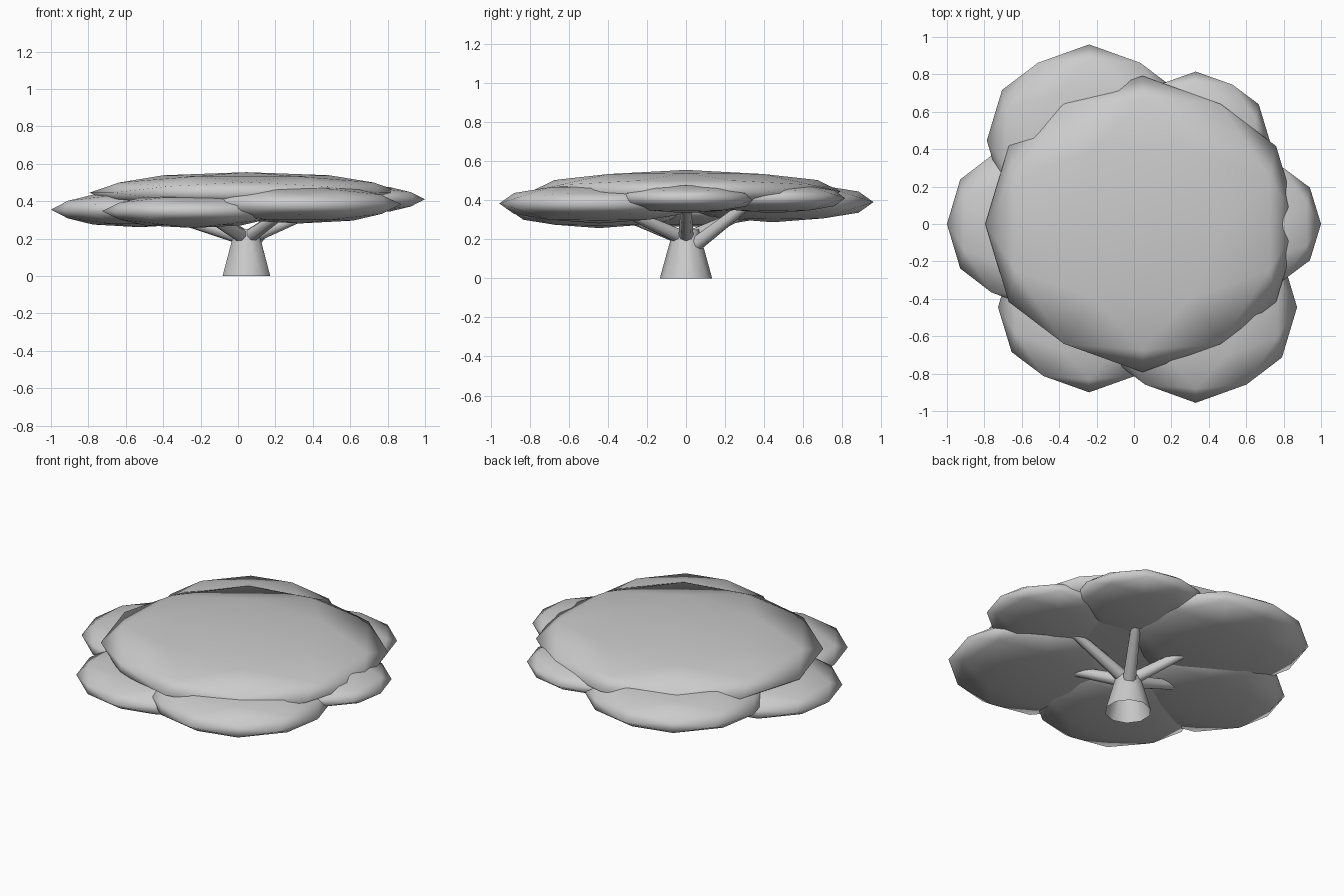
import bpy, bmesh, math
from itertools import product
from mathutils import Vector

if "Cube" in bpy.data.objects:
    bpy.data.objects.remove(bpy.data.objects["Cube"])

CX = 0.045  # trunk axis


def finish(bm, name, recalc=True):
    if recalc:
        bmesh.ops.recalc_face_normals(bm, faces=bm.faces)
    for f in bm.faces:
        f.smooth = True
    mesh = bpy.data.meshes.new(name)
    bm.to_mesh(mesh)
    bm.free()
    ob = bpy.data.objects.new(name, mesh)
    bpy.context.collection.objects.link(ob)
    return ob


# Flattened 42-point icosphere with its two-fold axes along x, y and z
def foliage(name, centre, radii):
    pts = set()
    for base in ((0.851, 0.526, 0), (0.5, 0.809, 0.309), (1, 0, 0)):
        for s in product((1, -1), repeat=3):
            p = [a * b + 0.0 for a, b in zip(base, s)]
            for k in range(3):
                pts.add(tuple(p[-k:] + p[:-k]))
    bm = bmesh.new()
    for p in sorted(pts):
        bm.verts.new(p)
    bmesh.ops.convex_hull(bm, input=bm.verts[:])
    for v in bm.verts:
        v.co = Vector([c + a * r for c, a, r in zip(centre, v.co, radii)])
    finish(bm, name)


# Tapered tube between two points
def limb(name, a, b, r1, r2, sides, caps):
    a, b = Vector(a), Vector(b)
    bm = bmesh.new()
    bmesh.ops.create_cone(bm, cap_ends=caps, segments=sides,
                          radius1=r1, radius2=r2, depth=(b - a).length)
    rot = Vector((0, 0, 1)).rotation_difference(b - a)
    for v in bm.verts:
        v.co = rot @ v.co + (a + b) / 2
    return finish(bm, name)


# Trunk, open at the base
limb("trunk", (CX, 0, 0), (CX, 0, 0.25), 0.134, 0.065, 10, False)

# Top crown
foliage("crown_top", (CX, 0, 0.445), (0.84, 0.792, 0.11))

# Six lower foliage pads with one branch each: centre, radii, branch start z, end z
pads = [
    ((0.60, 0.0, 0.41), (0.40, 0.37, 0.077), 0.20, 0.385),
    ((0.33, 0.445, 0.41), (0.396, 0.37, 0.077), 0.135, 0.41),
    ((-0.24, 0.446, 0.39), (0.547, 0.514, 0.103), 0.20, 0.36),
    ((-0.525, 0.0, 0.355), (0.475, 0.452, 0.094), 0.20, 0.335),
    ((-0.24, -0.445, 0.347), (0.487, 0.455, 0.09), 0.20, 0.335),
    ((0.33, -0.445, 0.383), (0.542, 0.511, 0.102), 0.20, 0.36),
]
for i, (c, r, z0, z1) in enumerate(pads):
    foliage(f"foliage_pad_{i + 1}", c, r)
    end = (CX + (c[0] - CX) * 0.8, c[1] * 0.8, z1)
    ob = limb(f"branch_{i + 1}", (CX, 0, z0), end, 0.04, 0.025, 8, True)
    ob.data.set_sharp_from_angle(angle=math.radians(60))
